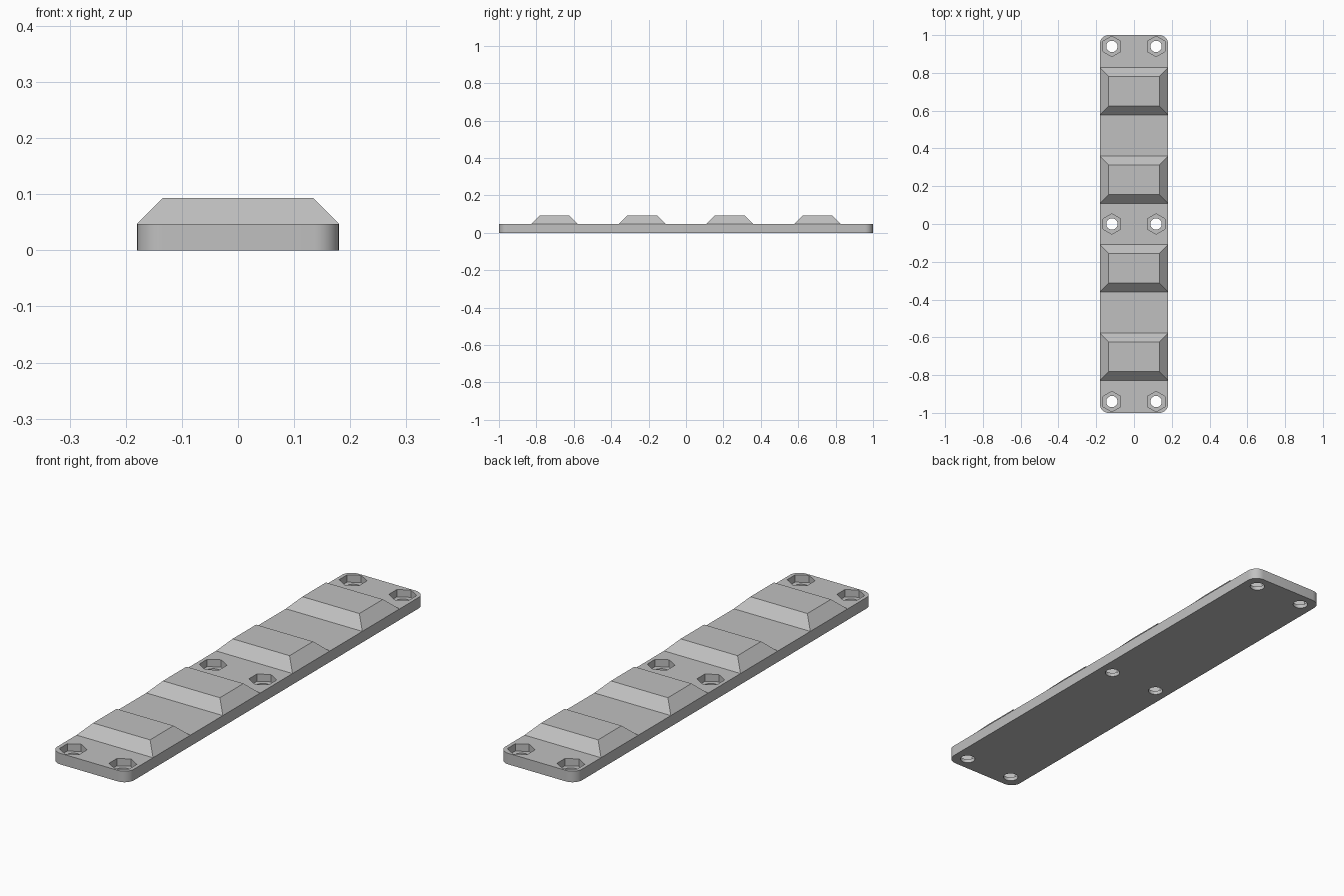
import bpy, bmesh
from math import sin, cos, pi, radians

cube = bpy.data.objects.get("Cube")
if cube:
    bpy.data.objects.remove(cube, do_unlink=True)

HALF_W, HALF_L = 0.18, 1.0
PLATE_TOP, BLOCK_TOP = 0.047, 0.093
POCKET_FLOOR = 0.016
SLOPE = 0.046
CORNER_R = 0.045

grey = bpy.data.materials.new("mid grey")
grey.use_nodes = True
colour = (0.53, 0.53, 0.53, 1)
grey.diffuse_color = colour
grey.node_tree.nodes["Principled BSDF"].inputs["Base Color"].default_value = colour


def loft(bm, lower, upper, z0, z1, bottom=True):
    """Join two matching outlines into a solid between z0 and z1."""
    a = [bm.verts.new((x, y, z0)) for x, y in lower]
    b = [bm.verts.new((x, y, z1)) for x, y in upper]
    n = len(a)
    for i in range(n):
        j = (i + 1) % n
        bm.faces.new((a[i], a[j], b[j], b[i]))
    bm.faces.new(b)
    if bottom:
        bm.faces.new(a[::-1])


def make_object(name, bm):
    mesh = bpy.data.meshes.new(name)
    bm.to_mesh(mesh)
    bm.free()
    mesh.materials.append(grey)
    ob = bpy.data.objects.new(name, mesh)
    bpy.context.collection.objects.link(ob)
    return ob


def polygon(cx, cy, r, sides):
    return [(cx + r * cos(pi / 2 + 2 * pi * i / sides),
             cy + r * sin(pi / 2 + 2 * pi * i / sides)) for i in range(sides)]


def rectangle(hx, cy, hy):
    return [(-hx, cy - hy), (hx, cy - hy), (hx, cy + hy), (-hx, cy + hy)]


def rounded_outline(hx, hy, r, steps=8):
    pts = []
    for k, (sx, sy) in enumerate([(1, 1), (-1, 1), (-1, -1), (1, -1)]):
        for i in range(steps + 1):
            t = (k + i / steps) * pi / 2
            pts.append((sx * (hx - r) + r * cos(t), sy * (hy - r) + r * sin(t)))
    return pts


# Base plate with rounded corners
bm = bmesh.new()
outline = rounded_outline(HALF_W, HALF_L, CORNER_R)
loft(bm, outline, outline, 0, PLATE_TOP)
plate = make_object("base_plate", bm)

# Hexagonal nut pockets and round through holes
for name, radius, sides, floor in (("nut_pocket_cutter", 0.054, 6, POCKET_FLOOR),
                                   ("bolt_hole_cutter", 0.03, 32, -0.02)):
    bm = bmesh.new()
    for y in (-0.94, 0, 0.94):
        for x in (-0.117, 0.117):
            ring = polygon(x, y, radius, sides)
            loft(bm, ring, ring, floor, PLATE_TOP + 0.02)
    cutter = make_object(name, bm)
    cutter.hide_render = True
    mod = plate.modifiers.new(name, "BOOLEAN")
    mod.operation, mod.solver, mod.object = "DIFFERENCE", "EXACT", cutter
    bpy.context.view_layer.objects.active = plate
    bpy.ops.object.modifier_apply(modifier=mod.name)
    bpy.data.objects.remove(cutter, do_unlink=True)

bpy.ops.object.select_all(action="DESELECT")
plate.select_set(True)
bpy.ops.object.shade_smooth_by_angle(angle=radians(30))

# Four raised blocks with sloped sides
for i, y in enumerate((-0.703, -0.234, 0.234, 0.703)):
    bm = bmesh.new()
    loft(bm, rectangle(HALF_W, y, 0.125), rectangle(HALF_W - SLOPE, y, 0.125 - SLOPE),
         PLATE_TOP, BLOCK_TOP, bottom=False)
    make_object(f"raised_block_{i + 1}", bm)
